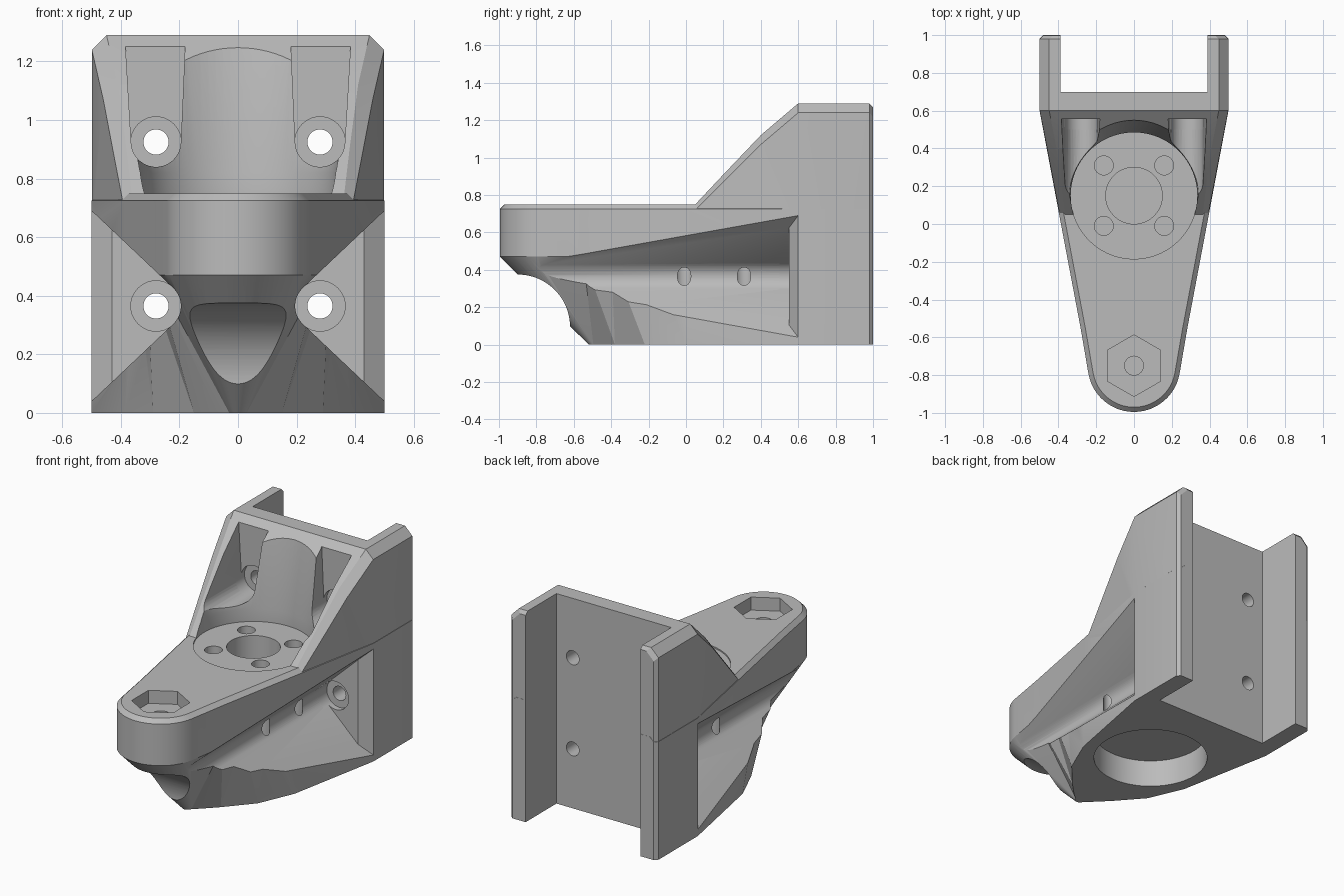
import bpy, bmesh
from math import sin, cos, pi, radians

if "Cube" in bpy.data.objects:
    bpy.data.objects.remove(bpy.data.objects["Cube"], do_unlink=True)

grey = bpy.data.materials.new("light_grey")
grey.use_nodes = True
COLOUR = (0.5, 0.5, 0.5, 1)
grey.diffuse_color = COLOUR
grey.node_tree.nodes["Principled BSDF"].inputs["Base Color"].default_value = COLOUR


def loft(name, rings):
    """Closed solid through equally sized rings of points."""
    bm = bmesh.new()
    loops = [[bm.verts.new(p) for p in ring] for ring in rings]
    n = len(loops[0])
    for a, b in zip(loops, loops[1:]):
        for i in range(n):
            j = (i + 1) % n
            bm.faces.new((a[i], a[j], b[j], b[i]))
    bm.faces.new(loops[0][::-1])
    bm.faces.new(loops[-1])
    bmesh.ops.recalc_face_normals(bm, faces=bm.faces)
    bmesh.ops.triangulate(bm, faces=bm.faces)
    mesh = bpy.data.meshes.new(name)
    bm.to_mesh(mesh)
    bm.free()
    mesh.materials.append(grey)
    obj = bpy.data.objects.new(name, mesh)
    bpy.context.scene.collection.objects.link(obj)
    return obj


def volume(mesh):
    bm = bmesh.new()
    bm.from_mesh(mesh)
    result = bm.calc_volume()
    bm.free()
    return result


def boolean(target, other, operation="DIFFERENCE"):
    """Bake a boolean, taking the first solver that gives a sound solid."""
    before = volume(target.data)
    mod = target.modifiers.new("cut", "BOOLEAN")
    mod.operation = operation
    mod.object = other
    baked = target.data
    for solver in ("EXACT", "MANIFOLD", "FLOAT"):
        mod.solver = solver
        graph = bpy.context.evaluated_depsgraph_get()
        mesh = bpy.data.meshes.new_from_object(target.evaluated_get(graph), depsgraph=graph)
        ratio = volume(mesh) / before
        if 0.6 < ratio < 2 and abs(ratio - 1) > 1e-6 and (ratio > 1) == (operation == "UNION"):
            baked = mesh
            break
    target.modifiers.remove(mod)
    target.data = baked
    bpy.data.objects.remove(other, do_unlink=True)


def circle(r, n=48, turn=0.0):
    return [(r * cos(2 * pi * i / n + turn), r * sin(2 * pi * i / n + turn)) for i in range(n)]


def turned(name, x, y, steps, n=48, turn=0.0):
    """Vertical round solid from (radius, z) steps."""
    return loft(name, [[(x + u, y + v, z) for u, v in circle(r, n, turn)] for r, z in steps])


def along_y(name, x, z, r, y0, y1):
    return loft(name, [[(x + u, y, z + v) for u, v in circle(r, 40)] for y in (y0, y1)])


# Lower body: tapered plate outline drawn in to a narrow rib at the bottom
NOSE_Y, NOSE_R = -0.75, 0.245
REAR = [(-0.55, 0.07, -0.46), (-0.4, 0.15, -0.38), (-0.2, 0.29, -0.22), (0.0, 0.385, 0.0)]


def arc_half(r, y):
    angles = [radians(-90 + 80 * i / 12) for i in range(13)]
    return [(r * cos(a), y + r * sin(a)) for a in angles]


def plate_half(inset):
    pts = arc_half(NOSE_R - inset, NOSE_Y)
    pts += [(NOSE_R + (y - NOSE_Y) * 0.189 - inset, y) for y, _, _ in REAR]
    return pts + [(0.5 - inset, 0.6), (0.5 - inset, 0.98), (0.48 - inset, 1.0)]


def foot_half():
    pts = arc_half(0.03, -0.49) + [(x, y) for _, x, y in REAR]
    return pts + [(0.5, 0.6), (0.5, 0.98), (0.48, 1.0)]


def ring(half, z):
    return [(x, y, z) for x, y in half] + [(-x, y, z) for x, y in half[:0:-1]]


body = loft("mount_bracket", [ring(foot_half(), 0), ring(plate_half(0), 0.47),
                              ring(plate_half(0), 0.725), ring(plate_half(0.025), 0.75)])

# Upper back block with sloping, chamfered shoulders
sections = []
for y, w, top, c in [(0.0, 0.384, 0.70, 0.02), (0.05, 0.393, 0.75, 0.03), (0.2, 0.422, 0.91, 0.04),
                     (0.4, 0.46, 1.12, 0.05), (0.6, 0.499, 1.29, 0.05),
                     (0.98, 0.499, 1.29, 0.05), (0.999, 0.48, 1.27, 0.05)]:
    half = [(w, 0.6), (w, top - c), (w - c, top)]
    sections.append([(x, y, z) for x, z in half] + [(-x, y, z) for x, z in half[::-1]])
boolean(body, loft("upper_block", sections), "UNION")

# Rear channel between the two flanges
channel = [(-0.39, 0.7), (0.39, 0.7), (0.39, 1.2), (-0.39, 1.2)]
boolean(body, loft("rear_channel", [[(x, y, z) for x, y in channel] for z in (-0.1, 1.5)]))

# Round seat with a flared back wall, and the pockets below it
boolean(body, turned("seat", 0, 0.15, [(0.335, 0.742), (0.335, 0.82), (0.4, 1.25), (0.41, 1.4)], 96))
boolean(body, turned("bottom_pocket", 0, 0.15, [(0.33, -0.1), (0.33, 0.17)], 96))
boolean(body, turned("shaft_pocket", 0, 0.15, [(0.15, 0.5), (0.15, 0.9)]))

# Curved scoop under the nose
boolean(body, loft("scoop", [[(x, -0.9 + u, 0.095 + v) for u, v in circle(0.28, 96)]
                             for x in (-0.6, 0.6)]))

# Nut pocket and bolt hole in the nose
boolean(body, turned("nut_pocket", 0, NOSE_Y, [(0.163, 0.67), (0.163, 0.9)], 6, pi / 2))
boolean(body, turned("nose_hole", 0, NOSE_Y, [(0.05, 0.5), (0.05, 0.8)]))

SX, LOW_Z, HIGH_Z, BORE = 0.28, 0.365, 0.925, 0.085


def flank(x):
    """Half height of the side groove at a given distance from the centre."""
    return 0.062 + (x - 0.2216) * 0.945


def bore_arc(z, angles):
    return [(SX + BORE * cos(radians(a)), z + BORE * sin(radians(a))) for a in angles]


for s in (-1, 1):
    # Side groove: rounded V running lengthwise, with a slanted rear lip
    edge = flank(0.431)
    vee = [(0.431, LOW_Z + edge)] + bore_arc(LOW_Z, [133.4 + 93.2 * i / 16 for i in range(17)])
    vee.append((0.431, LOW_Z - edge))
    boolean(body, loft("side_groove", [[(s * x, y, z) for x, z in vee] for y in (-1.2, 0.55)]))
    wedge = [(0.43, 1), (0.6, 1), (0.6, -1), (0.43, -1)]
    boolean(body, loft("groove_mouth", [
        [(s * x, -1.2, LOW_Z + k * flank(x)) for x, k in wedge],
        [(s * x, 0.55 + (x - 0.43) * 0.71, LOW_Z + k * flank(x)) for x, k in wedge]]))

    # Upper access slot: round floor, flaring upward
    slot = bore_arc(HIGH_Z, range(180, 361, 12)) + [(0.388, 1.32), (0.178, 1.32)]
    boolean(body, loft("upper_slot", [[(s * x, y, z) for x, z in slot] for y in (-0.2, 0.555)]))

    # Screw holes with counterbores through the back wall
    for z in (LOW_Z, HIGH_Z):
        boolean(body, along_y("counterbore", s * SX, z, BORE + 0.001, 0.5, 0.585))
        boolean(body, along_y("screw_hole", s * SX, z, 0.043, 0.45, 0.8))

    # Vertical fixing holes in the seat
    for y in (-0.01, 0.31):
        boolean(body, turned("fixing_hole", s * 0.16, y, [(0.05, 0.25), (0.05, 0.8)], 40))

bpy.ops.object.select_all(action="DESELECT")
body.select_set(True)
bpy.context.view_layer.objects.active = body
bpy.ops.object.shade_smooth_by_angle(angle=radians(25))
